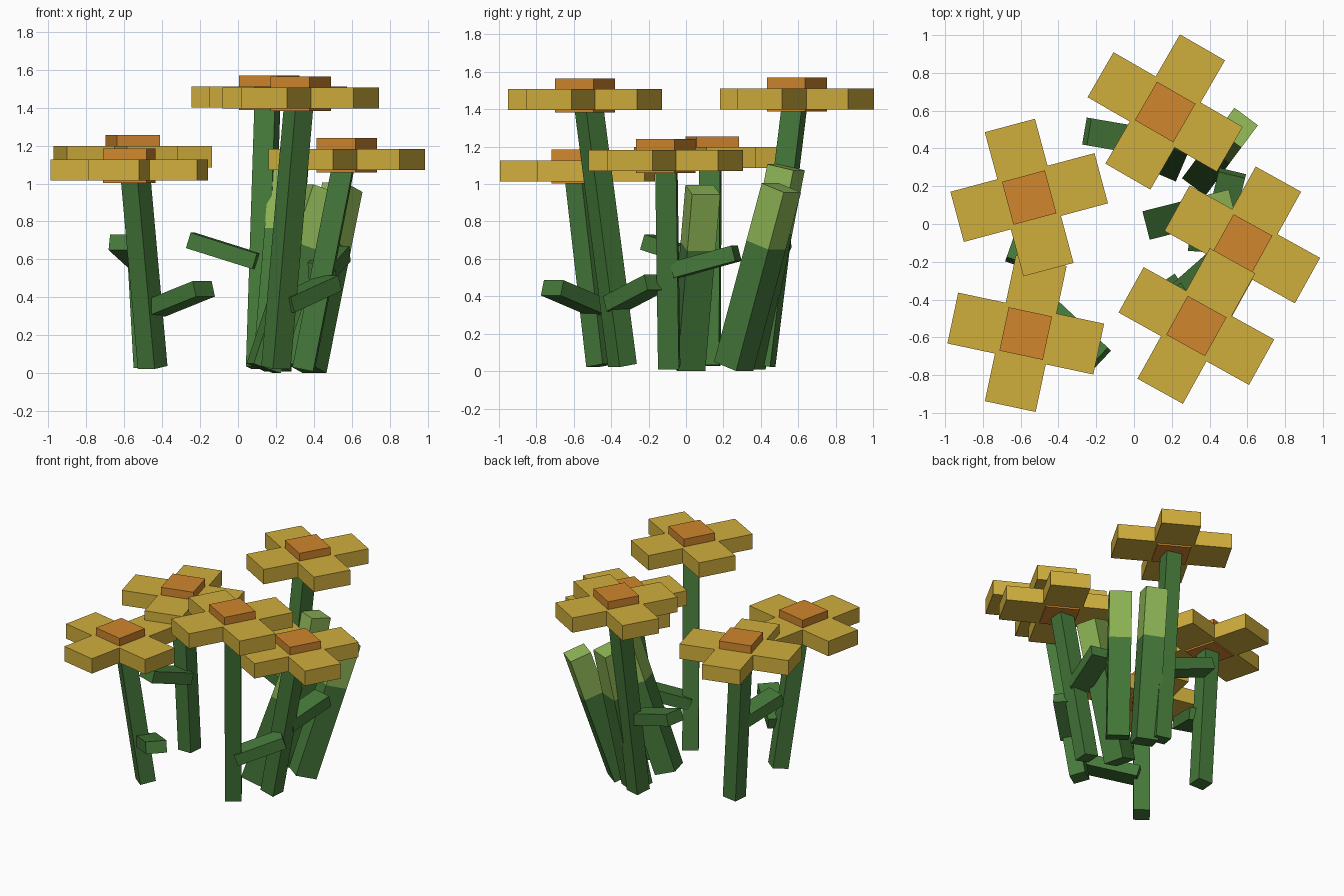
import bpy, bmesh, math
from mathutils import Vector, Matrix

cube = bpy.data.objects.get("Cube")
if cube:
    bpy.data.objects.remove(cube)


def material(name, rgb):
    mat = bpy.data.materials.new(name)
    mat.use_nodes = True
    mat.diffuse_color = (*rgb, 1)
    mat.node_tree.nodes["Principled BSDF"].inputs["Base Color"].default_value = (*rgb, 1)
    return mat


GOLD = material("petal gold", (0.63, 0.42, 0.046))
ORANGE = material("centre orange", (0.63, 0.24, 0.027))
GREEN = material("stem green", (0.06, 0.19, 0.042))
LIME = material("bud light green", (0.28, 0.48, 0.095))


def add_object(name, bm, mat):
    bmesh.ops.recalc_face_normals(bm, faces=bm.faces)
    mesh = bpy.data.meshes.new(name)
    bm.to_mesh(mesh)
    bm.free()
    mesh.materials.append(mat)
    obj = bpy.data.objects.new(name, mesh)
    bpy.context.collection.objects.link(obj)
    return obj


def beam(name, start, end, depth, width, mat):
    """Box running from start to end, its width kept level."""
    start, end = Vector(start), Vector(end)
    axis = (end - start).normalized()
    side = Vector((0, 0, 1)).cross(axis).normalized()
    across = side.cross(axis)
    turn = Matrix((across, side, axis)).transposed().to_4x4()
    size = Matrix.Diagonal((depth, width, (end - start).length, 1))
    bm = bmesh.new()
    bmesh.ops.create_cube(bm, size=1, matrix=Matrix.Translation((start + end) / 2) @ turn @ size)
    return add_object(name, bm, mat)


def slab(name, outline, centre, angle, bottom, top, mat):
    """Flat outline turned about z and extruded upward."""
    bm = bmesh.new()
    face = bm.faces.new([bm.verts.new((x, y, bottom)) for x, y in outline])
    new = bmesh.ops.extrude_face_region(bm, geom=[face])["geom"]
    bmesh.ops.translate(bm, vec=(0, 0, top - bottom),
                        verts=[v for v in new if isinstance(v, bmesh.types.BMVert)])
    place = Matrix.Translation((*centre, 0)) @ Matrix.Rotation(math.radians(angle), 4, "Z")
    bmesh.ops.transform(bm, matrix=place, verts=bm.verts)
    return add_object(name, bm, mat)


def quarter_turns(points):
    """Repeat the points around the centre four times."""
    result = []
    for _ in range(4):
        result += points
        points = [(-y, x) for x, y in points]
    return result


HALF, REACH, MID = 0.1375, 0.395, 0.1175
PETALS = quarter_turns([(REACH, -HALF), (REACH, HALF), (HALF, HALF)])
CENTRE = quarter_turns([(MID, MID)])

# Flowers: head centre, turn, petal underside, stem foot, stem top, leaf root, leaf tip
flowers = {
    "back": ((0.165, 0.593), -30, 1.4, (0.11, 0.41, 0.03), (0.155, 0.58),
             (0.1, 0.43, 0.59), (-0.25, 0.49, 0.7)),
    "right": ((-0.555, 0.14), 15, 1.085, (-0.49, 0.125, 0.03), (-0.55, 0.13),
              (-0.5, 0.1, 0.59), (-0.61, -0.21, 0.69)),
    "front_right": ((-0.573, -0.58), -12, 1.015, (-0.45, -0.455, 0.03), (-0.54, -0.57),
                    (-0.44, -0.47, 0.34), (-0.18, -0.715, 0.445)),
    "left": ((0.573, -0.108), -29, 1.07, (0.345, -0.09, 0.02), (0.555, -0.105),
             (0.44, -0.06, 0.54), (0.52, 0.27, 0.63)),
    "front_left": ((0.33, -0.54), -29, 1.395, (0.2, -0.34, 0.03), (0.32, -0.52),
                   (0.24, -0.38, 0.36), (0.49, -0.16, 0.475)),
}
for name, (head, turn, low, foot, top, root, tip) in flowers.items():
    slab(name + "_petals", PETALS, head, turn, low, low + 0.112, GOLD)
    slab(name + "_flower_centre", CENTRE, head, turn, low - 0.012, low + 0.17, ORANGE)
    beam(name + "_stem", foot, (*top, low + 0.02), 0.112, 0.112, GREEN)
    beam(name + "_leaf", root, tip, 0.085, 0.145, GREEN)

# Closed buds: foot and tip, the upper third in light green
buds = {
    "inner": ((0.135, 0.01, 0.025), (0.45, 0.09, 0.97)),
    "back": ((0.18, 0.325, 0.025), (0.27, 0.535, 1.09)),
    "outer": ((0.36, 0.255, 0.025), (0.55, 0.51, 0.98)),
}
for name, (foot, tip) in buds.items():
    split = Vector(foot).lerp(Vector(tip), 0.68)
    beam(name + "_bud_stem", foot, split, 0.155, 0.155, GREEN)
    beam(name + "_bud_tip", split, tip, 0.155, 0.155, LIME)
